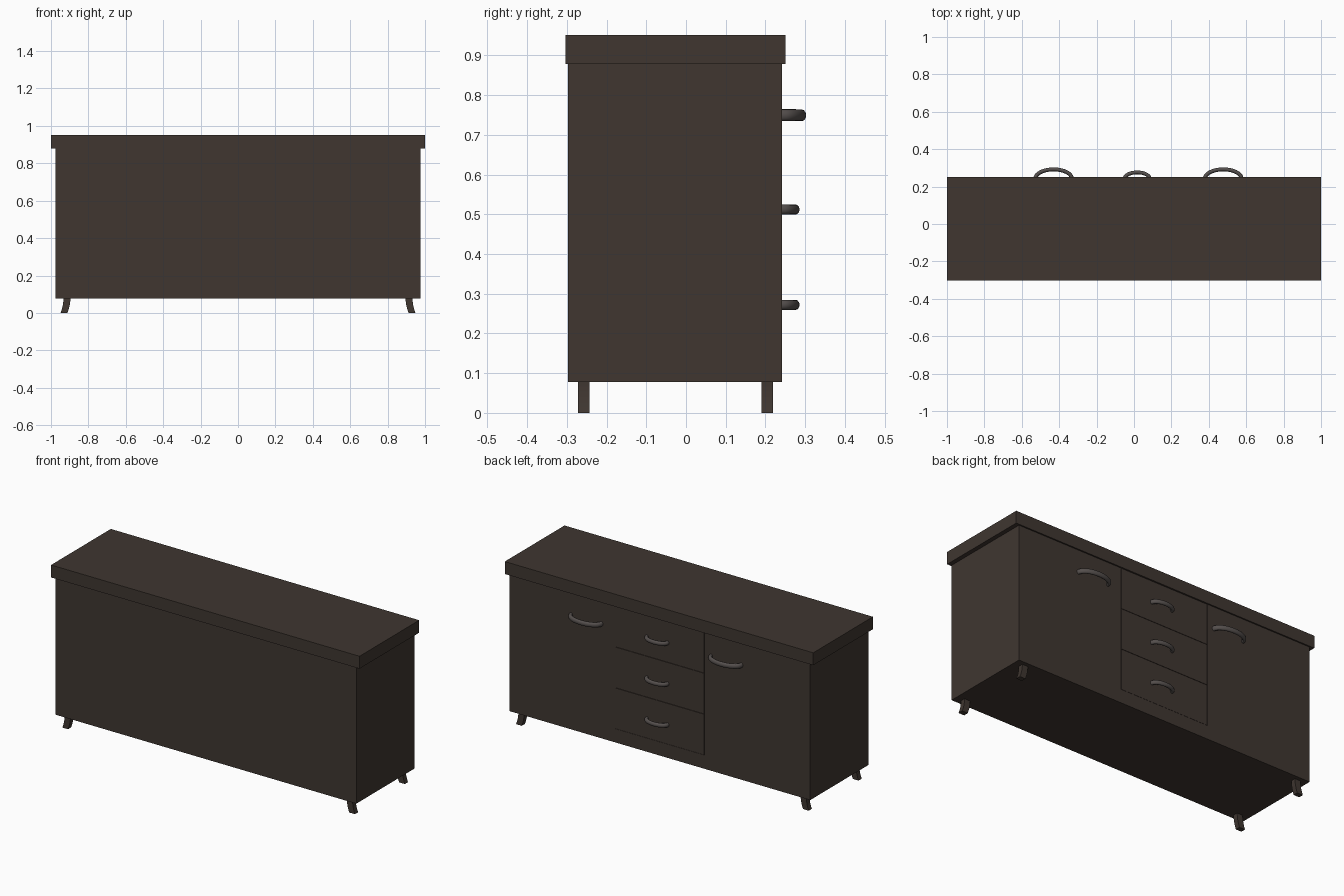
import bpy, bmesh, math

if "Cube" in bpy.data.objects:
    bpy.data.objects.remove(bpy.data.objects["Cube"])


def material(name, rgb):
    m = bpy.data.materials.new(name)
    m.diffuse_color = (*rgb, 1)
    m.use_nodes = True
    m.node_tree.nodes["Principled BSDF"].inputs["Base Color"].default_value = m.diffuse_color
    return m


WOOD = material("dark wood", (0.050, 0.037, 0.030))
METAL = material("dark metal", (0.090, 0.078, 0.074))


def finish(name, bm, mat):
    bmesh.ops.recalc_face_normals(bm, faces=bm.faces)
    me = bpy.data.meshes.new(name)
    bm.to_mesh(me)
    bm.free()
    me.materials.append(mat)
    ob = bpy.data.objects.new(name, me)
    bpy.context.collection.objects.link(ob)
    return ob


def box(name, x0, x1, y0, y1, z0, z1):
    bm = bmesh.new()
    bmesh.ops.create_cube(bm, size=1)
    for v in bm.verts:
        v.co = ((x0 + x1) / 2 + v.co.x * (x1 - x0),
                (y0 + y1) / 2 + v.co.y * (y1 - y0),
                (z0 + z1) / 2 + v.co.z * (z1 - z0))
    return finish(name, bm, WOOD)


def handle(name, cx, cz, half, depth, rad, rz, segs=20, sides=12):
    # bow handle: oval section swept along a half ellipse
    bm = bmesh.new()
    rings = []
    for i in range(segs + 1):
        a = math.pi * i / segs
        px, py = half * math.cos(a), depth * math.sin(a)
        nx, ny = depth * math.cos(a), half * math.sin(a)
        n = math.hypot(nx, ny)
        ring = []
        for j in range(sides):
            t = 2 * math.pi * j / sides
            r = rad * math.cos(t)
            ring.append(bm.verts.new((cx + px + r * nx / n, FRONT + py + r * ny / n,
                                      cz + rz * math.sin(t))))
        rings.append(ring)
    for a, b in zip(rings, rings[1:]):
        for j in range(sides):
            k = (j + 1) % sides
            bm.faces.new((a[j], a[k], b[k], b[j]))
    bm.faces.new(rings[0])
    bm.faces.new(rings[-1])
    ob = finish(name, bm, METAL)
    for p in ob.data.polygons:
        p.use_smooth = len(p.vertices) == 4


def leg(name, side, y0, y1, steps=6):
    # curved foot: side profile extruded in y
    bm = bmesh.new()
    rows = []
    for i in range(steps + 1):
        t = i / steps
        x = 0.896 + 0.016 * t * t
        z = 0.08 * (1 - t)
        w = 0.037
        rows.append([bm.verts.new((side * px, py, z)) for px, py in
                     ((x, y0), (x + w, y0), (x + w, y1), (x, y1))])
    for a, b in zip(rows, rows[1:]):
        for j in range(4):
            k = (j + 1) % 4
            bm.faces.new((a[j], a[k], b[k], b[j]))
    bm.faces.new(rows[0])
    bm.faces.new(rows[-1])
    finish(name, bm, WOOD)


BACK, FRONT = -0.297, 0.242
W, PANEL, GAP = 0.975, 0.02, 0.001
Z0, Z1, Z2, Z3 = 0.078, 0.158, 0.878, 0.951
SPLIT = 0.288

# Cabinet body
box("worktop", -1, 1, -0.303, 0.25, Z2, Z3)
box("plinth", -W, W, BACK, FRONT, Z0, Z1)
box("carcass", -W, W, BACK, FRONT - PANEL, Z1, Z2)

# Doors and their handles
for side, label, hx in ((-1, "left", -0.43), (1, "right", 0.477)):
    xa, xb = sorted((side * (SPLIT + GAP), side * W))
    box(label + "_door", xa, xb, FRONT - PANEL, FRONT, Z1, Z2)
    handle(label + "_door_handle", hx, 0.749, 0.098, 0.050, 0.0105, 0.0145)

# Drawer stack
H = (Z2 - Z1) / 3
for i in range(3):
    z = Z1 + i * H
    box(f"drawer_{i + 1}", -SPLIT + GAP, SPLIT - GAP, FRONT - PANEL, FRONT,
        z + GAP, z + H - GAP)
    handle(f"drawer_handle_{i + 1}", 0.017, 0.272 + i * 0.24, 0.067, 0.034, 0.010, 0.0125)

# Feet
for side, sn in ((-1, "left"), (1, "right")):
    for y0, y1, yn in ((-0.272, -0.243, "back"), (0.19, 0.219, "front")):
        leg(f"{yn}_{sn}_leg", side, y0, y1)
